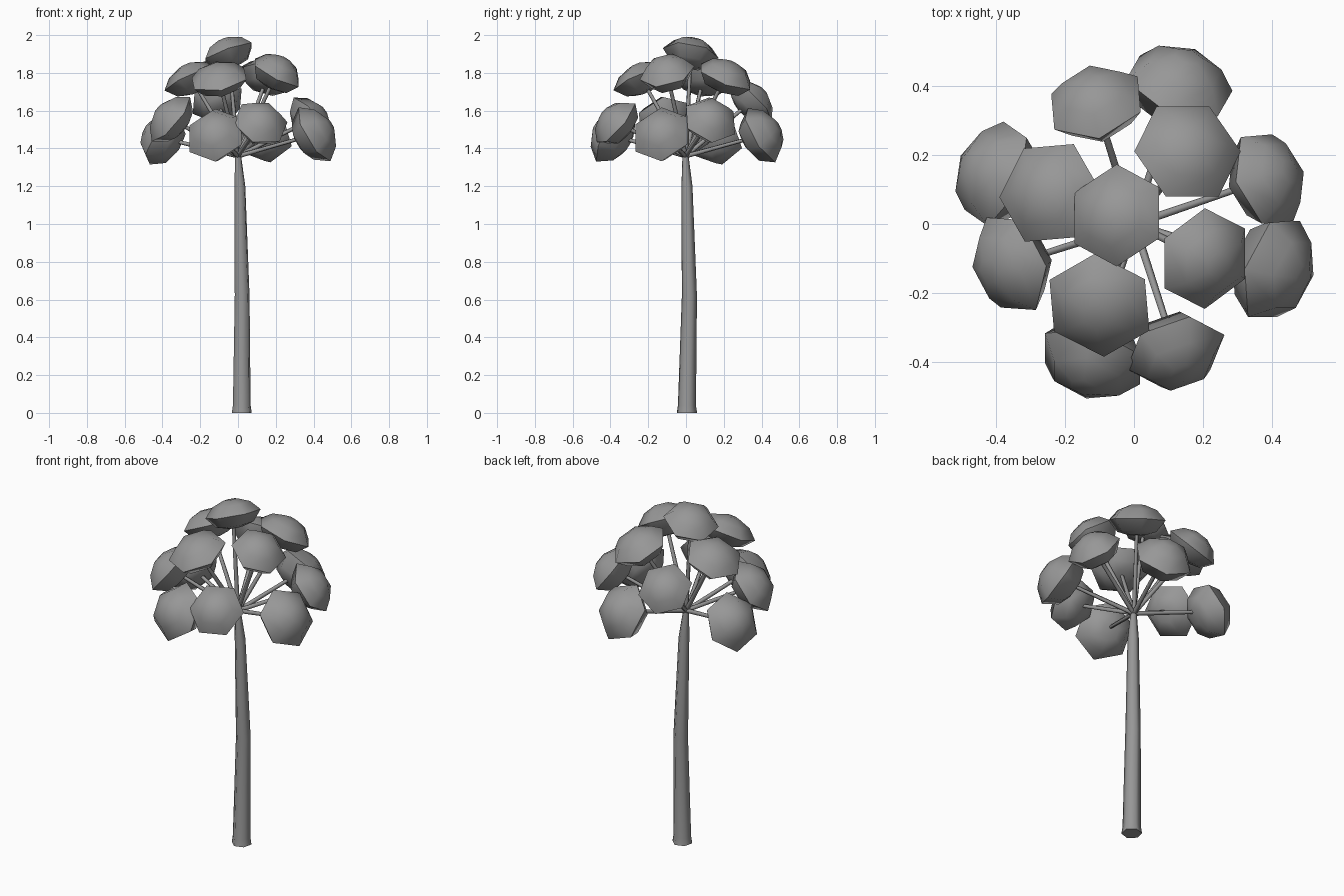
import bpy, bmesh, math
from mathutils import Vector, Matrix

if "Cube" in bpy.data.objects:
    bpy.data.objects.remove(bpy.data.objects["Cube"])

grey = bpy.data.materials.new("plain grey")
grey.diffuse_color = (0.31, 0.31, 0.31, 1)
grey.use_nodes = True
grey.node_tree.nodes["Principled BSDF"].inputs["Base Color"].default_value = grey.diffuse_color


def finish(bm, name, angle):
    bmesh.ops.recalc_face_normals(bm, faces=bm.faces)
    mesh = bpy.data.meshes.new(name)
    bm.to_mesh(mesh)
    bm.free()
    mesh.materials.append(grey)
    obj = bpy.data.objects.new(name, mesh)
    bpy.context.collection.objects.link(obj)
    bpy.ops.object.select_all(action='DESELECT')
    obj.select_set(True)
    bpy.context.view_layer.objects.active = obj
    bpy.ops.object.shade_smooth_by_angle(angle=math.radians(angle))
    return obj


def loft(bm, rings):
    """Skin equal rings of points and close both ends."""
    loops = [[bm.verts.new(p) for p in ring] for ring in rings]
    n = len(loops[0])
    for a, b in zip(loops, loops[1:]):
        for i in range(n):
            j = (i + 1) % n
            bm.faces.new((a[i], a[j], b[j], b[i]))
    bm.faces.new(loops[0][::-1])
    bm.faces.new(loops[-1])


def ring(x, y, z, r, sides=6, turn=0.0):
    return [Vector((x + r * math.cos(turn + math.tau * i / sides),
                    y + r * math.sin(turn + math.tau * i / sides), z))
            for i in range(sides)]


# Trunk: slightly bent, tapering, with a small foot flare
bm = bmesh.new()
loft(bm, [ring(x, y, z, r, 6, 0.3) for x, y, z, r in (
    (0.02, 0.005, 0.0, 0.055), (0.02, 0.005, 0.04, 0.049),
    (0.022, 0.018, 0.62, 0.041), (0.01, 0.005, 1.2, 0.03),
    (0.0, -0.003, 1.37, 0.016))])
finish(bm, "trunk", 65)

# Leaf clumps: centre x, y, z, upward lean, radius, half thickness, corner azimuth
CLUMPS = [
    (-0.05, 0.025, 1.905, 0.14, 0.150, 0.080, 90),
    (0.155, 0.21, 1.78, 0.54, 0.160, 0.085, 0),
    (-0.245, 0.09, 1.77, 0.54, 0.158, 0.080, 5),
    (-0.10, -0.235, 1.77, 0.54, 0.162, 0.080, 95),
    (0.205, -0.10, 1.80, 0.40, 0.150, 0.090, 90),
    (-0.11, 0.35, 1.65, 0.35, 0.148, 0.085, 95),
    (0.13, 0.40, 1.47, 0.24, 0.166, 0.105, 60),
    (-0.40, 0.145, 1.455, 0.24, 0.162, 0.105, 145),
    (-0.355, -0.115, 1.555, 0.30, 0.155, 0.090, 176),
    (-0.12, -0.39, 1.47, 0.24, 0.164, 0.105, 270),
    (0.12, -0.37, 1.535, 0.32, 0.150, 0.090, 248),
    (0.405, -0.13, 1.475, 0.24, 0.166, 0.105, 0),
    (0.385, 0.13, 1.55, 0.30, 0.150, 0.090, 5),
]
FORK = Vector((0.0, -0.002, 1.36))

for k, (x, y, z, up, r, t, azimuth) in enumerate(CLUMPS, 1):
    centre = Vector((x, y, z))
    normal = Vector((x, y, up)).normalized()
    c, s = math.cos(math.radians(azimuth)), math.sin(math.radians(azimuth))
    side = Vector((c, s, -(normal.x * c + normal.y * s) / normal.z)).normalized()
    frame = Matrix((side, normal.cross(side), normal)).transposed()

    # Six-sided domed clump facing outward
    bm = bmesh.new()
    profile = ((0.30, -0.92), (0.68, -0.72), (1.0, 0.0), (0.68, 0.65), (0.25, 0.97))
    loft(bm, [[centre + frame @ p for p in ring(0, 0, t * h, r * w)]
              for w, h in profile])
    finish(bm, f"leaf_clump_{k}", 60)

    # Thin branch from the top of the trunk into the clump
    axis = centre - FORK
    turn = axis.to_track_quat('Z', 'Y')
    bm = bmesh.new()
    loft(bm, [[FORK + turn @ p for p in ring(0, 0, d, w, 5)]
              for d, w in ((0, 0.013), (axis.length, 0.010))])
    finish(bm, f"branch_{k}", 80)
